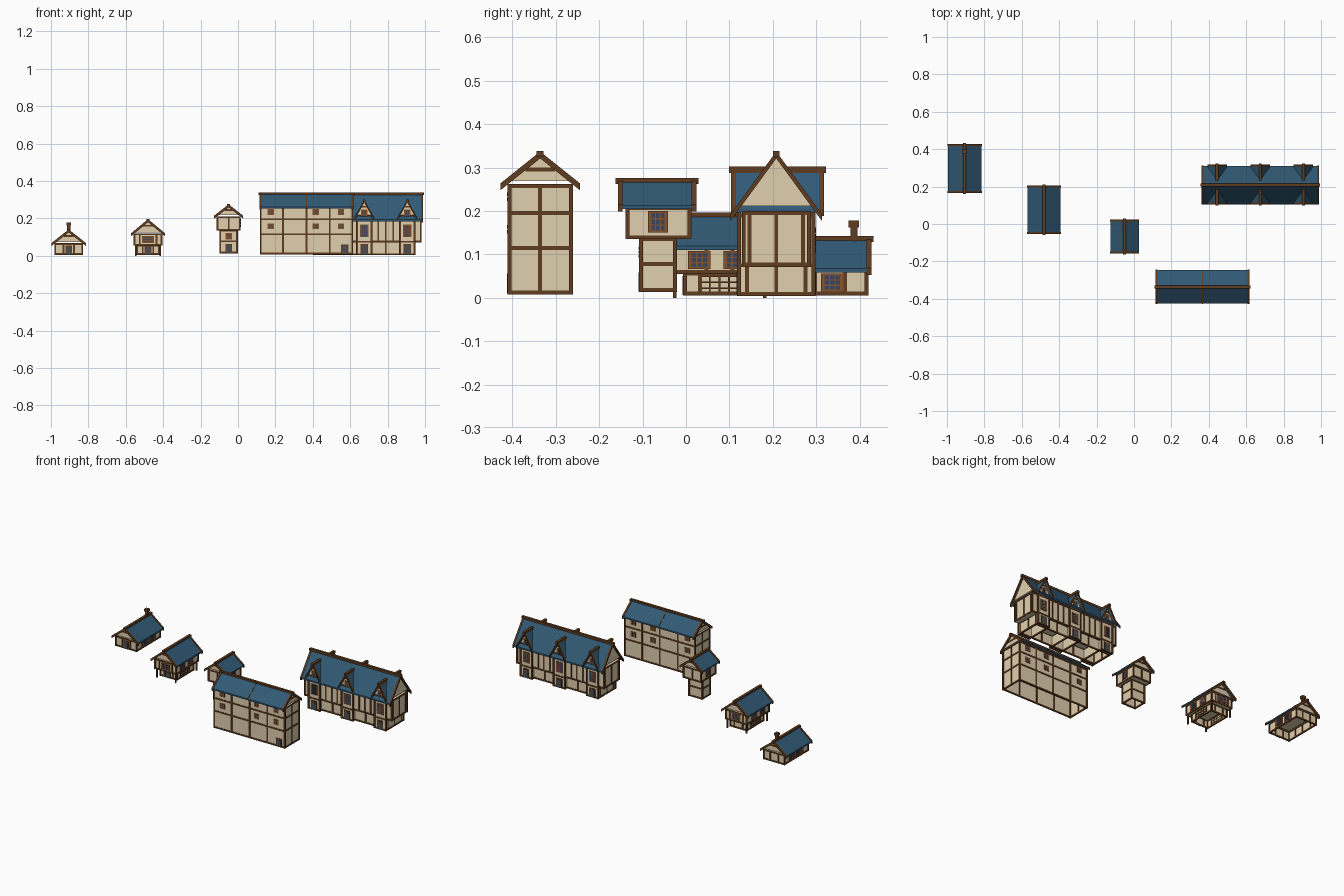
import bpy, bmesh, math
from mathutils import Matrix

if "Cube" in bpy.data.objects:
    bpy.data.objects.remove(bpy.data.objects["Cube"])


def mat(name, r, g, b):
    m = bpy.data.materials.new(name)
    m.diffuse_color = (r, g, b, 1)
    m.use_nodes = True
    m.node_tree.nodes["Principled BSDF"].inputs["Base Color"].default_value = m.diffuse_color
    return m


PLASTER = mat("plaster", 0.75, 0.63, 0.43)
TIMBER = mat("dark timber", 0.115, 0.046, 0.014)
ROOF = mat("blue slate", 0.031, 0.102, 0.18)
FRAME = mat("window wood", 0.24, 0.085, 0.022)
GLASS = mat("window glass", 0.035, 0.06, 0.12)
DOOR = mat("grey door", 0.07, 0.075, 0.085)


class Part:
    """One mesh object, filled with boxes and prisms in building space."""
    def __init__(self, name, material, M):
        self.bm, self.name, self.mat, self.M = bmesh.new(), name, material, M

    def prism(self, prof, y0, y1):
        ring = [[self.bm.verts.new((x, y, z)) for x, z in prof] for y in (y0, y1)]
        n = len(prof)
        self.bm.faces.new(ring[0])
        self.bm.faces.new(ring[1][::-1])
        for i in range(n):
            j = (i + 1) % n
            self.bm.faces.new((ring[0][j], ring[0][i], ring[1][i], ring[1][j]))

    def box(self, x0, x1, y0, y1, z0, z1):
        self.prism([(x0, z0), (x1, z0), (x1, z1), (x0, z1)], y0, y1)

    def done(self, open_bottom=False):
        bmesh.ops.recalc_face_normals(self.bm, faces=self.bm.faces)
        if open_bottom:
            self.bm.normal_update()
            down = [f for f in self.bm.faces if f.normal.z < -0.9]
            bmesh.ops.delete(self.bm, geom=down, context='FACES')
        me = bpy.data.meshes.new(self.name)
        self.bm.to_mesh(me)
        self.bm.free()
        me.materials.append(self.mat)
        me.transform(self.M)
        ob = bpy.data.objects.new(self.name, me)
        bpy.context.collection.objects.link(ob)


W, T = 0.0045, 0.003      # timber half width, how far it stands out


def block(name, M, hw, y0, y1, z0, z1, rails=(), side=(), gable=(0,)):
    """Plastered storey with a timber frame; ground storeys are open below."""
    hw, y0, y1 = hw - T, y0 + T, y1 - T
    p = Part(name + "_walls", PLASTER, M)
    p.box(-hw, hw, y0, y1, z0, z1)
    p.done(z0 < 0.03)
    t = Part(name + "_timbers", TIMBER, M)
    xs = ((-hw - T, -hw + 0.004), (hw - 0.004, hw + T))
    ys = ((y0 - T, y0 + 0.004), (y1 - 0.004, y1 + T))
    for x in (-hw, hw):
        for y in (y0, y1):
            t.box(x - W, x + W, y - W, y + W, z0, z1)
    for z in (z0 + W, z1 - W, *rails):
        for a, b in xs:
            t.box(a, b, y0 - T, y1 + T, z - W, z + W)
        for a, b in ys:
            t.box(-hw - T, hw + T, a, b, z - W, z + W)
    for a, b in xs:
        for y in side:
            t.box(a, b, y - W, y + W, z0 + 0.001, z1)
    for a, b in ys:
        for x in gable:
            t.box(x - W, x + W, a, b, z0 + 0.001, z1)
    t.done()


def roof(name, M, hw, y0, y1, ze, zr, wy0, wy1, whw, collar=None, mids=()):
    """Gabled slate roof with barge boards, ridge beam and gable infill."""
    s = (zr - ze) / hw

    def chevron(h, up, th):
        a, b = zr + up, zr + up - th
        return [(-h, a - s * h), (0, a), (h, a - s * h), (h, b - s * h), (0, b), (-h, b - s * h)]
    r = Part(name + "_roof", ROOF, M)
    r.prism(chevron(hw, 0, 0.009), y0 + 0.004, y1 - 0.004)
    r.done()
    g = Part(name + "_gables", PLASTER, M)
    zb = zr - 0.006
    g.prism([(-whw, zb - s * whw), (whw, zb - s * whw), (0, zb)], wy0 + T, wy1 - T)
    g.done()
    t = Part(name + "_roof_timbers", TIMBER, M)
    for y in (y0, y1 - 0.011):
        t.prism(chevron(hw + 0.002, 0.003, 0.016), y, y + 0.011)
    for y in mids:
        t.prism(chevron(hw + 0.001, 0.002, 0.008), y - 0.003, y + 0.003)
    t.box(-0.008, 0.008, y0 - 0.005, y1 + 0.005, zr - 0.010, zr + 0.004)
    if collar:
        c = (zr - collar - 0.011) / s
        for a, b in ((wy0, wy0 + 0.007), (wy1 - 0.007, wy1)):
            t.box(-c, c, a, b, collar - W, collar + W)
    t.done()


def opening(name, M, face, pos, off, z0, w, h, nx=2, nz=3, b=0.003):
    """Framed window of small panes on face F, B, L or R of a building."""
    turn = {"F": 0, "R": 90, "B": 180, "L": 270}[face]
    sgn = 1 if face in "FR" else -1
    off -= T
    Q = M @ Matrix.Rotation(math.radians(turn), 4, 'Z') @ Matrix.Translation((sgn * pos, -off, 0))
    f = Part(name + "_frame", FRAME if nx else TIMBER, Q)
    f.box(-w / 2, w / 2, -0.004, -0.0003, z0, z0 + h)
    f.done()
    if nx:
        g = Part(name + "_panes", GLASS, Q)
        pw, ph = (w - 0.010 - b) / nx, (h - b * 2) / nz
        for i in range(nx):
            for k in range(nz):
                x, z = -w / 2 + 0.005 + b + i * pw, z0 + b * 1.5 + k * ph
                g.box(x, x + pw - b, -0.005, -0.0006, z, z + ph - b)
    else:                 # door leaf with an arched head
        g, r = Part(name + "_leaf", DOOR, Q), w / 2 - 0.004
        arc = [(r * math.cos(a), z0 + h - 0.004 - r + r * math.sin(a))
               for a in [math.pi * i / 6 for i in range(7)]]
        g.prism([(-r, z0), (r, z0)] + arc, -0.006, -0.0006)
    g.done()


def door(name, M, face, pos, off, z0, w=0.036, h=0.048):
    opening(name, M, face, pos, off, z0, w, h, 0, 0)


def place(x, y, turn=0):
    return Matrix.Translation((x, y, 0)) @ Matrix.Rotation(math.radians(turn), 4, 'Z')


# Cottage with a chimney
M = place(-0.905, 0.297)
block("cottage", M, 0.0745, -0.118, 0.122, 0.005, 0.068, (), (-0.06, 0.0, 0.07), (-0.028, 0.028))
roof("cottage", M, 0.090, -0.131, 0.13, 0.067, 0.138, -0.118, 0.122, 0.0745, 0.106)
door("cottage_door", M, "F", 0, 0.118, 0.006)
for f in "LR":
    for y in (-0.03, 0.04):
        opening("cottage_window", M, f, y, 0.0745, 0.014, 0.052, 0.042, 3, 3)
c = Part("cottage_chimney", TIMBER, M)
c.box(-0.009, 0.009, 0.082, 0.098, 0.10, 0.175)
c.box(-0.012, 0.012, 0.078, 0.102, 0.162, 0.178)
c.done()

# House with an upper floor on posts
M = place(-0.481, 0.077)
block("post_house_lower", M, 0.06, -0.082, 0.09, 0.005, 0.06, (), (-0.045, 0.045), (-0.028, 0.028))
block("post_house_upper", M, 0.075, -0.112, 0.113, 0.055, 0.119, (), (-0.03, 0.03), (-0.045, 0.045))
roof("post_house", M, 0.089, -0.130, 0.130, 0.119, 0.193, -0.112, 0.113, 0.075, 0.160)
door("post_house_door", M, "F", 0, 0.082, 0.006)
opening("post_house_front_window", M, "F", 0, 0.112, 0.068, 0.062, 0.038, 4, 3)
opening("post_house_back_window", M, "B", 0, 0.113, 0.068, 0.062, 0.038, 4, 3)
for f in "LR":
    for y in (-0.046, 0.035):
        opening("post_house_side_window", M, f, y, 0.075, 0.066, 0.052, 0.042, 3, 3)
p = Part("post_house_posts", TIMBER, M)
for x in (-0.066, 0.066):
    for y in (-0.103, 0.104):
        p.box(x - 0.004, x + 0.004, y - 0.004, y + 0.004, 0, 0.06)
for x in (-0.058, 0.058):             # lattice rails on the lower walls
    for z in (0.022, 0.036, 0.050):
        p.box(x - 0.003, x + 0.003, -0.045, 0.045, z - 0.002, z + 0.002)
    for y in (-0.022, 0, 0.022):
        p.box(x - 0.003, x + 0.003, y - 0.002, y + 0.002, 0.01, 0.055)
p.done()

# Narrow tower house
M = place(-0.05, -0.065)
block("tower_lower", M, 0.048, -0.042, 0.043, 0.013, 0.14, (0.078,), (), ())
block("tower_upper", M, 0.063, -0.073, 0.076, 0.135, 0.211)
roof("tower", M, 0.076, -0.092, 0.089, 0.213, 0.272, -0.073, 0.076, 0.063, 0.245)
door("tower_door", M, "F", 0, 0.042, 0.014)
opening("tower_front_window", M, "F", 0, 0.042, 0.088, 0.036, 0.034)
for f in "LR":
    opening("tower_side_window", M, f, 0, 0.063, 0.15, 0.046, 0.05, 3, 3)

# Tall long house (ridge along x, local +x is the front)
M = place(0.366, -0.336, -90)
block("long_house", M, 0.074, -0.247, 0.247, 0.008, 0.262, (0.115, 0.195), (-0.125, 0, 0.125))
roof("long_house", M, 0.090, -0.251, 0.251, 0.262, 0.334, -0.247, 0.247, 0.074, 0.296, (0,))
for y in (-0.19, 0.05, 0.185):
    for z in (0.217, 0.142):
        for f in "RL":
            opening("long_house_window", M, f, y, 0.074, z, 0.034, 0.032, 2, 2, 0.004)
door("long_house_door", M, "R", 0.205, 0.074, 0.01, 0.038, 0.05)

# Great house with jettied upper floor
M = place(0.675, 0.208, -90)
block("great_house_lower", M, 0.07, -0.27, 0.27, 0.004, 0.08, (), (-0.115, 0.115))
block("great_house_upper", M, 0.078, -0.305, 0.305, 0.072, 0.2, (), (-0.155, -0.115, -0.075, 0.075, 0.115, 0.155),
      (-0.062, 0, 0.062))
roof("great_house", M, 0.103, -0.315, 0.315, 0.193, 0.334, -0.305, 0.305, 0.085)

# Cross-gabled bays running through the great house, front and back alike
for i, dx in enumerate((-0.23, 0, 0.23)):
    M = place(0.675 + dx, 0.208)
    n = "bay_%d" % (i + 1)
    block(n, M, 0.042, -0.089, 0.089, 0.004, 0.215, (0.075, 0.19), (), ())
    roof(n, M, 0.050, -0.104, 0.110, 0.205, 0.298, -0.089, 0.089, 0.04, 0.262)
    for f in "FB":
        door(n + "_door", M, f, 0, 0.089, 0.006, 0.04, 0.056)
        opening(n + "_window", M, f, 0, 0.089, 0.10, 0.044, 0.066, 3, 4)
        opening(n + "_gable_window", M, f, 0, 0.089, 0.207, 0.034, 0.040)
